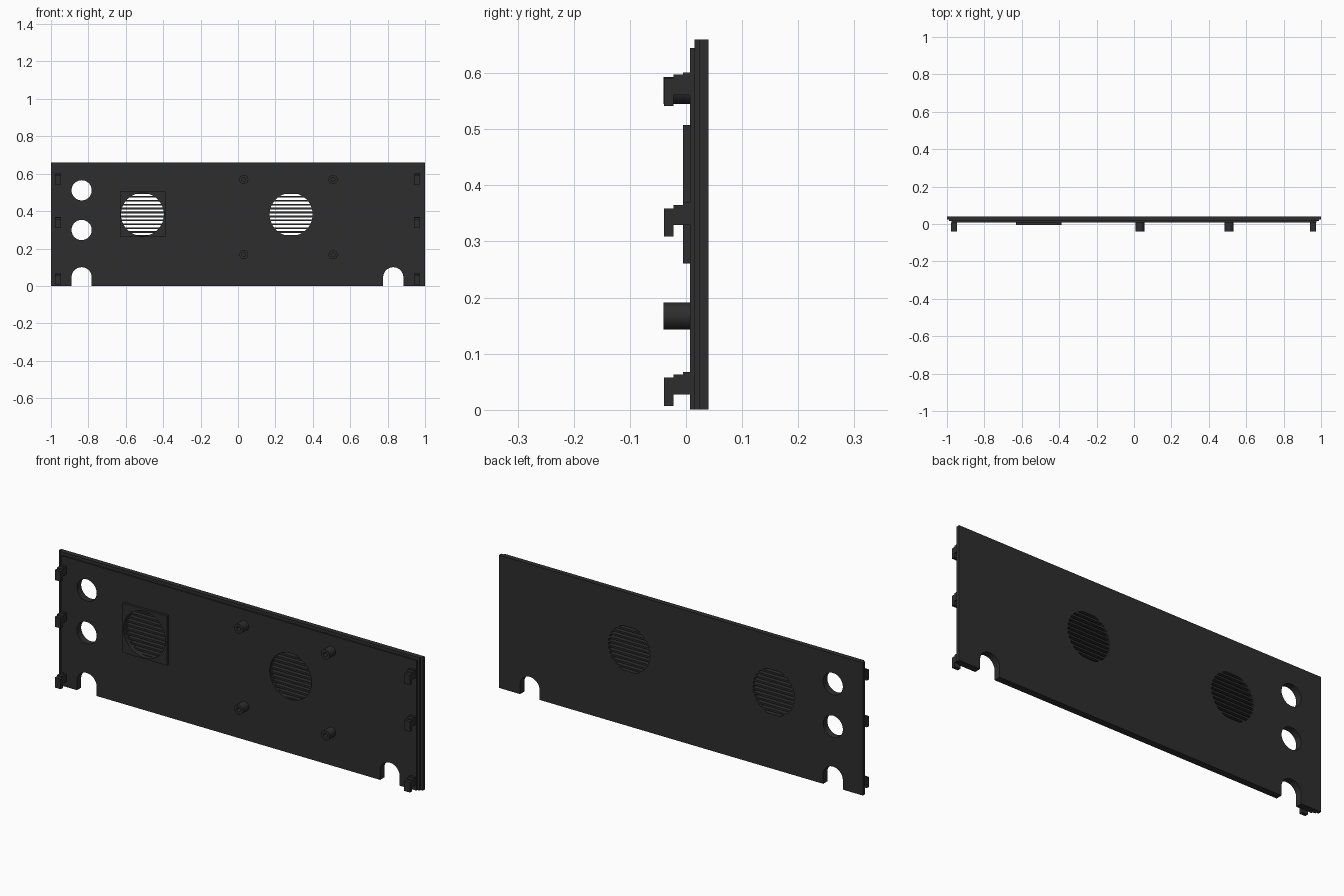
import bpy
import math

if "Cube" in bpy.data.objects:
    bpy.data.objects.remove(bpy.data.objects["Cube"])

black = bpy.data.materials.new("charcoal plastic")
black.diffuse_color = (0.027, 0.027, 0.027, 1)
black.use_nodes = True
black.node_tree.nodes["Principled BSDF"].inputs["Base Color"].default_value = black.diffuse_color

GRILLES = [(-0.511, 0.382), (0.284, 0.382)]
GRILLE_R = 0.115
HOLES = [(-0.836, 0.511), (-0.836, 0.299)]
HOLE_R = 0.054


def circle(cx, cz, r, n=48):
    return [(cx + r * math.cos(2 * math.pi * i / n),
             cz + r * math.sin(2 * math.pi * i / n)) for i in range(n)]


def rect(x0, x1, z0, z1):
    return [(x0, z0), (x1, z0), (x1, z1), (x0, z1)]


def slab(name, loops, y0, y1):
    """Extrude an outline with holes, drawn in x/z, from y0 to y1."""
    cu = bpy.data.curves.new(name, 'CURVE')
    cu.dimensions = '2D'
    cu.fill_mode = 'BOTH'
    cu.extrude = (y1 - y0) / 2
    for pts in loops:
        sp = cu.splines.new('POLY')
        sp.points.add(len(pts) - 1)
        for p, (x, z) in zip(sp.points, pts):
            p.co = (x, z, 0, 1)
        sp.use_cyclic_u = True
    ob = bpy.data.objects.new(name, cu)
    bpy.context.collection.objects.link(ob)
    ob.rotation_euler = (math.pi / 2, 0, 0)
    ob.location = (0, (y0 + y1) / 2, 0)
    bpy.ops.object.select_all(action='DESELECT')
    ob.select_set(True)
    bpy.context.view_layer.objects.active = ob
    bpy.ops.object.convert(target='MESH')
    ob = bpy.context.object
    ob.data.materials.clear()
    ob.data.materials.append(black)
    bpy.ops.object.shade_smooth_by_angle(angle=math.radians(30))
    return ob


def panel_outline(half, top):
    """Rectangle with two arched notches in the bottom edge."""
    pts = [(-half, 0)]
    for cx in (-0.836, 0.83):
        pts.append((cx - HOLE_R, 0))
        for i in range(25):
            a = math.pi * (1 - i / 24)
            pts.append((cx + HOLE_R * math.cos(a), 0.046 + HOLE_R * math.sin(a)))
        pts.append((cx + HOLE_R, 0))
    return pts + [(half, 0), (half, top), (-half, top)]


def grille_slots(cx, cz, count=11, fill=0.56):
    """Horizontal slots whose ends follow the circle."""
    pitch = 2 * GRILLE_R / count
    slots = []
    for k in range(count):
        mid = (k - (count - 1) / 2) * pitch
        zs = [mid + (j / 4 - 0.5) * pitch * fill for j in range(5)]
        ends = [(math.sqrt(GRILLE_R ** 2 - z * z), z) for z in zs]
        slots.append([(cx + w, cz + z) for w, z in ends]
                     + [(cx - w, cz + z) for w, z in reversed(ends)])
    return slots


# Panel: three stepped layers
round_holes = [circle(x, z, HOLE_R) for x, z in HOLES]
slots = [s for g in GRILLES for s in grille_slots(*g)]
openings = [circle(x, z, GRILLE_R) for x, z in GRILLES]
slab("panel_back", [panel_outline(1.0, 0.66)] + round_holes + slots, 0.023, 0.04)
slab("panel_middle", [panel_outline(0.988, 0.66)] + round_holes + slots, 0.015, 0.023)
slab("panel_inner", [panel_outline(0.975, 0.645)] + round_holes + openings, 0.007, 0.015)

# Square pad around the left grille
slab("grille_pad", [rect(-0.631, -0.388, 0.261, 0.507), openings[0]], -0.005, 0.007)

# Hollow screw posts
for x in (0.031, 0.508):
    for z in (0.167, 0.569):
        slab("screw_post", [circle(x, z, 0.024, 32), circle(x, z, 0.010, 24)], -0.04, 0.007)

# Hooked clips along both sides
for x0, x1 in ((-0.979, -0.947), (0.941, 0.973)):
    for z in (0.0, 0.302, 0.534):
        slab("clip_root", [rect(x0, x1, z + 0.027, z + 0.067)], -0.005, 0.008)
        slab("clip_arm", [rect(x0, x1, z + 0.027, z + 0.063)], -0.022, -0.005)
        slab("clip_hook", [rect(x0, x1, z + 0.007, z + 0.057)], -0.039, -0.022)
